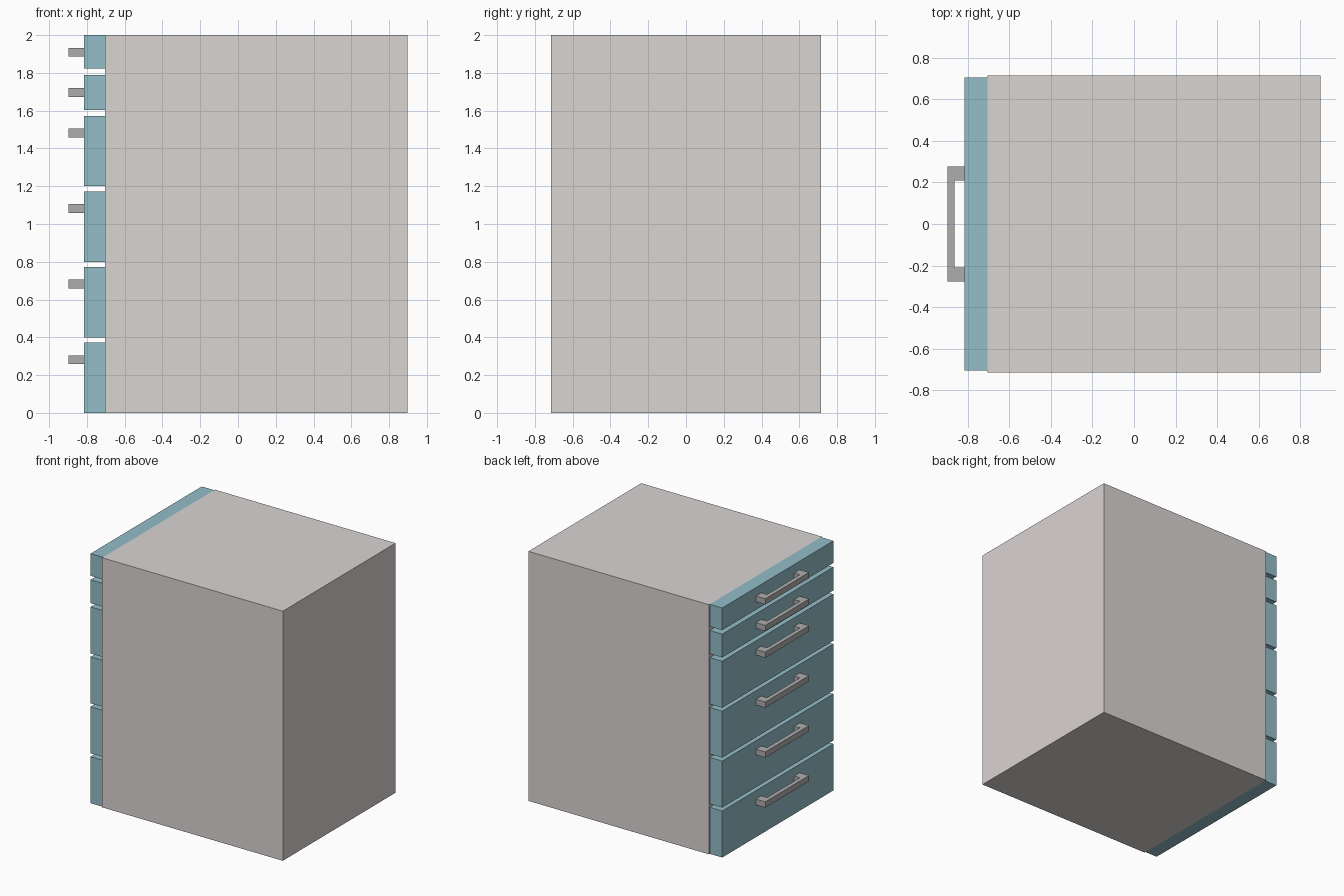
import bpy, bmesh

if "Cube" in bpy.data.objects:
    bpy.data.objects.remove(bpy.data.objects["Cube"])


def material(name, rgb):
    m = bpy.data.materials.new(name)
    m.diffuse_color = (*rgb, 1)
    m.use_nodes = True
    m.node_tree.nodes["Principled BSDF"].inputs["Base Color"].default_value = m.diffuse_color
    return m


def prism(name, outline, z0, z1, mat):
    """Extrude a closed XY outline from z0 to z1."""
    bm = bmesh.new()
    base = bm.faces.new([bm.verts.new((x, y, z0)) for x, y in outline])
    ext = bmesh.ops.extrude_face_region(bm, geom=[base])["geom"]
    for v in ext:
        if isinstance(v, bmesh.types.BMVert):
            v.co.z = z1
    bmesh.ops.recalc_face_normals(bm, faces=bm.faces)
    me = bpy.data.meshes.new(name)
    bm.to_mesh(me)
    bm.free()
    me.materials.append(mat)
    ob = bpy.data.objects.new(name, me)
    bpy.context.collection.objects.link(ob)
    return ob


def rect(x0, x1, half_y):
    return [(x0, -half_y), (x1, -half_y), (x1, half_y), (x0, half_y)]


body_mat = material("body_paint", (0.70, 0.66, 0.65))
front_mat = material("drawer_paint", (0.29, 0.51, 0.58))
metal_mat = material("handle_metal", (0.43, 0.42, 0.42))

BACK, FACE, FRONT, GRIP = 0.897, -0.704, -0.814, -0.897

# Cabinet body
prism("cabinet_body", rect(FACE, BACK, 0.714), 0, 2, body_mat)

# U-shaped handle outline seen from above
half = [(FRONT, 0.208), (GRIP + 0.033, 0.208)]
outer = [(GRIP, 0.277), (FRONT, 0.277)]
handle = ([(x, -y) for x, y in half] + half[::-1] + outer[::-1]
          + [(x, -y) for x, y in outer])

# Drawers: bottom, top and handle underside heights
drawers = [(0.4 * i, 0.4 * i + 0.373, 0.4 * i + 0.259) for i in range(4)]
drawers += [(1.603, 1.79, 1.673), (1.822, 2.0, 1.886)]
for i, (z0, z1, hz) in enumerate(drawers, 1):
    prism(f"drawer_front_{i}", rect(FRONT, FACE, 0.704), z0, z1, front_mat)
    prism(f"drawer_handle_{i}", handle, hz, hz + 0.046, metal_mat)
